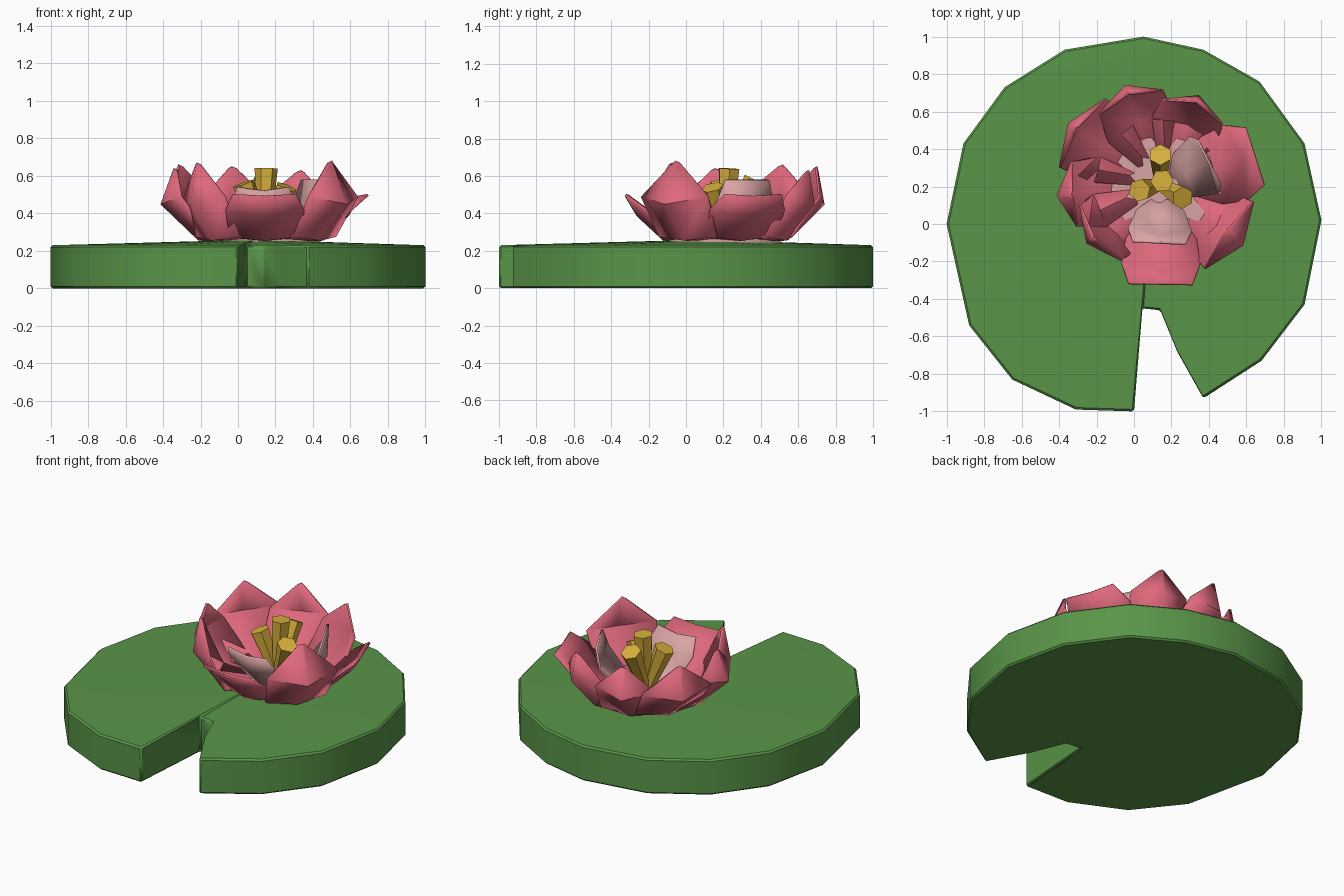
import bpy, bmesh
from math import radians, cos, sin
from mathutils import Vector

cube = bpy.data.objects.get("Cube")
if cube:
    bpy.data.objects.remove(cube, do_unlink=True)


def material(name, rgb):
    m = bpy.data.materials.new(name)
    m.use_nodes = True
    m.diffuse_color = (*rgb, 1)
    m.node_tree.nodes["Principled BSDF"].inputs["Base Color"].default_value = (*rgb, 1)
    return m


GREEN = material("leaf green", (0.1, 0.3, 0.065))
PINK = material("petal pink", (0.73, 0.14, 0.2))
PALE = material("pale pink", (0.7, 0.37, 0.37))
YELLOW = material("stamen yellow", (0.68, 0.43, 0.045))


def finish(name, bm, mat, smooth):
    bmesh.ops.recalc_face_normals(bm, faces=bm.faces)
    mesh = bpy.data.meshes.new(name)
    bm.to_mesh(mesh)
    bm.free()
    mesh.materials.append(mat)
    obj = bpy.data.objects.new(name, mesh)
    bpy.context.collection.objects.link(obj)
    bpy.ops.object.select_all(action="DESELECT")
    obj.select_set(True)
    bpy.context.view_layer.objects.active = obj
    bpy.ops.object.shade_smooth_by_angle(angle=radians(smooth))
    return obj


# Notched floating leaf, slightly domed
OUTLINE = [(.05, 1), (.37, .93), (.67, .76), (.91, .43), (1, .02), (.91, -.43),
           (.68, -.73), (.37, -.93), (.23, -.68), (.14, -.46), (.04, -.45), (0, -1),
           (-.31, -.99), (-.65, -.83), (-.88, -.54), (-1, 0), (-.91, .43),
           (-.69, .73), (-.37, .93)]
bm = bmesh.new()
bottom = [bm.verts.new((x, y, 0)) for x, y in OUTLINE]
top = [bm.verts.new((x, y, .23)) for x, y in OUTLINE]
crown = bm.verts.new((.09, .1, .26))
bm.faces.new(bottom)
for i in range(len(OUTLINE)):
    j = (i + 1) % len(OUTLINE)
    bm.faces.new((bottom[i], bottom[j], top[j], top[i]))
    bm.faces.new((top[i], top[j], crown))
pad = finish("lily_pad", bm, GREEN, 75)
bevel = pad.modifiers.new("rounded rim", "BEVEL")
bevel.width = .035
bevel.segments = 1
bevel.limit_method = "ANGLE"
bevel.angle_limit = radians(60)

CENTRE = Vector((.15, .2, 0))


def petal(name, mat, angle, foot, belly, tip):
    """Cupped petal; each row is (reach, height, half width, curl, lift)."""
    a = radians(angle)
    out, side = Vector((cos(a), sin(a), 0)), Vector((-sin(a), cos(a), 0))
    bm = bmesh.new()
    rows = []
    for reach, z, half, curl, lift in ((.06, .25, .04, 0, 0), foot, belly, tip):
        rows.append([bm.verts.new(CENTRE + out * (reach - curl * abs(u)) + side * u * half
                                  + Vector((0, 0, z + lift * abs(u)))) for u in (-1, 0, 1)])
    for lower, upper in zip(rows, rows[1:]):
        for k in range(2):
            bm.faces.new((lower[k], lower[k + 1], upper[k + 1], upper[k]))
    obj = finish(name, bm, mat, 50)
    shell = obj.modifiers.new("thickness", "SOLIDIFY")
    shell.thickness = .012
    shell.offset = 0


# Outer petals with upturned points: angle, belly reach, belly half width, tip reach, tip height
CUPPED = [(-36, .53, .22, .43, .68), (68, .52, .17, .49, .63), (110, .57, .18, .53, .65),
          (146, .6, .22, .56, .66), (185, .56, .17, .49, .64), (217, .5, .18, .46, .67)]
for n, (angle, reach, half, tip_reach, tip_z) in enumerate(CUPPED):
    petal(f"outer_petal_{n + 1}", PINK, angle, (.36, .26, .19, .04, .02),
          (reach, .45, half, .09, .04), (tip_reach, tip_z, .02, .01, -.01))

# Outer petals that spread open with blunt ends
for n, (angle, half) in enumerate(((-91, .17), (18, .16))):
    petal(f"open_petal_{n + 1}", PINK, angle, (.32, .26, .19, .04, .02),
          (.46, .39, .21, .05, .03), (.52, .49, half, 0, .01))

# Pale inner petals
petal("inner_petal_front", PALE, -93, (.15, .28, .13, .02, .03),
      (.27, .41, .17, .04, .03), (.3, .52, .14, .0, .02))
petal("inner_petal_side", PALE, 27, (.15, .28, .13, .02, .03),
      (.29, .43, .17, .04, .03), (.28, .58, .13, .0, .0))

# Pale base under the petals
bm = bmesh.new()
bmesh.ops.create_cone(bm, cap_ends=True, segments=10, radius1=.33, radius2=.28, depth=.03)
bmesh.ops.translate(bm, verts=bm.verts, vec=CENTRE + Vector((0, 0, .25)))
finish("flower_base", bm, PALE, 30)

# Stamens flaring upward from the heart of the flower
root = Vector((.14, .21, .26))
for n, tip in enumerate(((.15, .23, .64), (.14, .37, .58), (.03, .18, .56), (.26, .14, .54))):
    axis = Vector(tip) - root
    bm = bmesh.new()
    bmesh.ops.create_cone(bm, cap_ends=True, segments=6, radius1=.03, radius2=.062,
                          depth=axis.length)
    spin = axis.to_track_quat("Z", "Y").to_matrix()
    bmesh.ops.rotate(bm, verts=bm.verts, matrix=spin, cent=(0, 0, 0))
    bmesh.ops.translate(bm, verts=bm.verts, vec=root + axis / 2)
    finish(f"stamen_{n + 1}", bm, YELLOW, 30)
